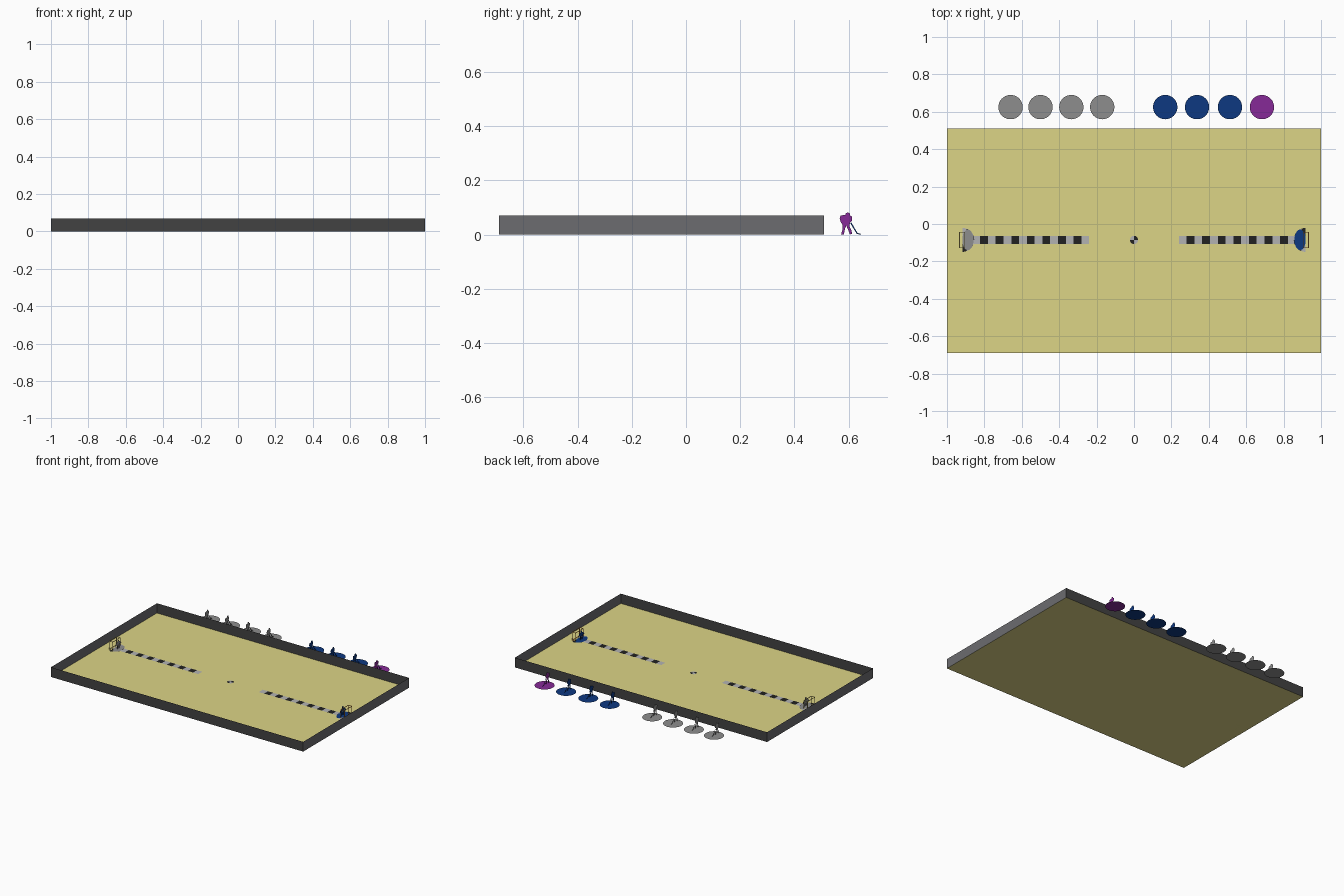
import bpy, math
from mathutils import Vector

if "Cube" in bpy.data.objects:
    bpy.data.objects.remove(bpy.data.objects["Cube"])


def mat(name, r, g, b):
    m = bpy.data.materials.new(name)
    m.diffuse_color = (r, g, b, 1)
    m.use_nodes = True
    m.node_tree.nodes["Principled BSDF"].inputs["Base Color"].default_value = m.diffuse_color
    return m


SAND = mat("sand", 0.72, 0.66, 0.24)
DARK = mat("dark", 0.055, 0.055, 0.055)
WALL = mat("wall_grey", 0.15, 0.15, 0.16)
BLACK = mat("black", 0.015, 0.015, 0.015)
PALE = mat("pale", 0.45, 0.45, 0.45)
GREY = mat("grey", 0.27, 0.27, 0.27)
BLUE = mat("blue", 0.004, 0.04, 0.22)
PURPLE = mat("purple", 0.24, 0.023, 0.31)
YELLOW = mat("yellow", 0.7, 0.6, 0.2)
ORANGE = mat("orange", 0.8, 0.35, 0.08)
CY = -0.085          # centre line of the pitch
Y0, Y1, H = -0.69, 0.51, 0.07


def sheet(name, polys, mats):
    """Flat polygons in one object; each polygon is (points, material index)."""
    verts, faces = [], []
    for pts, _ in polys:
        faces.append(range(len(verts), len(verts) + len(pts)))
        verts += pts
    me = bpy.data.meshes.new(name)
    me.from_pydata(verts, [], [list(f) for f in faces])
    for m in mats:
        me.materials.append(m)
    for p, (_, i) in zip(me.polygons, polys):
        p.material_index = i
    ob = bpy.data.objects.new(name, me)
    bpy.context.collection.objects.link(ob)
    return ob


def arc(cx, cy, z, rx, ry, a0, a1, n):
    return [(cx + rx * math.cos(a0 + (a1 - a0) * i / n),
             cy + ry * math.sin(a0 + (a1 - a0) * i / n), z) for i in range(n + 1)]


def disc(name, x, y, z, rx, ry, m):
    sheet(name, [(arc(x, y, z, rx, ry, 0, 2 * math.pi, 40)[:-1], 0)], [m])


def sectors(name, x, y, z, r, a0, a1, count):
    """Pie wedges in alternating black and pale."""
    step = (a1 - a0) / count
    sheet(name, [([(x, y, z)] + arc(x, y, z, r, r, a0 + i * step, a0 + (i + 1) * step, 6), i % 2)
                 for i in range(count)], [BLACK, PALE])


def rod(name, a, b, m, r=0.0015):
    a, b = Vector(a), Vector(b)
    bpy.ops.mesh.primitive_cube_add(size=1, location=(a + b) / 2)
    ob = bpy.context.object
    ob.name = name
    ob.scale = (2 * r, 2 * r, (b - a).length + 2 * r)
    ob.rotation_euler = (b - a).to_track_quat('Z', 'Y').to_euler()
    ob.data.materials.append(m)


# side silhouettes as (y, z)
BODY = [(-0.022, 0.0), (-0.016, 0.022), (-0.016, 0.036), (-0.022, 0.044), (-0.027, 0.058),
        (-0.024, 0.071), (-0.006, 0.073), (-0.005, 0.079), (0.002, 0.082), (0.010, 0.079),
        (0.011, 0.072), (0.019, 0.066), (0.018, 0.050), (0.012, 0.046), (0.008, 0.034),
        (0.016, 0.016), (0.019, 0.003), (0.011, 0.001), (0.004, 0.018), (-0.003, 0.034),
        (-0.008, 0.02), (-0.012, 0.0)]
STICK = [(0.012, 0.042), (0.036, 0.003), (0.052, 0.0), (0.052, 0.003), (0.039, 0.006), (0.016, 0.045)]
KEEPER = [(0.004, 0), (0.016, 0), (0.017, 0.028), (0.021, 0.034), (0.030, 0.024), (0.035, 0.03),
          (0.024, 0.048), (0.010, 0.053), (0.009, 0.061), (0.004, 0.065)]


def cutout(name, x, y, outlines, mats):
    sheet(name, [([(x, y + a, b) for a, b in pts], i) for i, pts in enumerate(outlines)], mats)


# pitch floor and surrounding walls
sheet("pitch_floor", [([(-1, Y0, 0), (1, Y0, 0), (1, Y1, 0), (-1, Y1, 0)], 0)], [SAND])
for side, y in (("front", Y0), ("back", Y1)):
    sheet(side + "_wall", [([(-1, y, 0), (1, y, 0), (1, y, H), (-1, y, H)], 0)], [DARK])
for side, x in (("left", -1), ("right", 1)):
    sheet(side + "_wall", [([(x, Y0, 0), (x, Y1, 0), (x, Y1, H), (x, Y0, H)], 0)], [WALL])

# centre spot
sectors("centre_spot", 0, CY, 0.001, 0.022, 0, 2 * math.pi, 4)

# both ends: chequered line, crease, goal and keeper
for side, s, team, frame in (("left", -1, GREY, YELLOW), ("right", 1, BLUE, ORANGE)):
    w, p = 0.022, 0.0416
    sheet(side + "_chequered_line",
          [([(s * a, CY - w, 0.001), (s * (a + p), CY - w, 0.001),
             (s * (a + p), CY + w, 0.001), (s * a, CY + w, 0.001)], (i + 1) % 2)
           for i in range(15) for a in [0.24 + i * p]], [BLACK, PALE])
    a0 = math.pi / 2 if s > 0 else -math.pi / 2
    sectors(side + "_crease", s * 0.918, CY, 0.0015, 0.064, a0, a0 + math.pi, 8)
    disc(side + "_keeper_base", s * 0.888, CY, 0.0025, 0.03, 0.055, team)
    cutout(side + "_keeper", s * 0.89, CY,
           [KEEPER + [(-a, b) for a, b in reversed(KEEPER)] + [(-0.003, 0.026), (0.003, 0.026)]], [team])
    f, b, g, top = s * 0.905, s * 0.933, 0.042, 0.06
    for e in (-1, 1):
        y = CY + e * g
        rod(side + "_goal_post", (f, y, 0.0015), (f, y, top), frame)
        rod(side + "_goal_foot", (f, y, 0.0015), (b, y, 0.0015), frame)
        rod(side + "_goal_stay", (b, y, 0.0015), (b, y, top), frame)
        rod(side + "_goal_roof_bar", (f, y, top), (b, y, top), frame)
    rod(side + "_goal_crossbar", (f, CY - g, top), (f, CY + g, top), frame)
    rod(side + "_goal_back_bar", (b, CY - g, 0.0015), (b, CY + g, 0.0015), frame)
    rod(side + "_goal_top_back_bar", (b, CY - g, top), (b, CY + g, top), frame)

# row of flat players on round bases behind the back wall
for x, m in [(v, GREY) for v in (-0.66, -0.50, -0.335, -0.17)] + \
            [(v, BLUE) for v in (0.167, 0.337, 0.513)] + [(0.684, PURPLE)]:
    disc("player_base", x, 0.625, 0.0, 0.065, 0.065, m)
    cutout("player", x, 0.594, [BODY, STICK], [m, DARK if m is GREY else BLUE])
